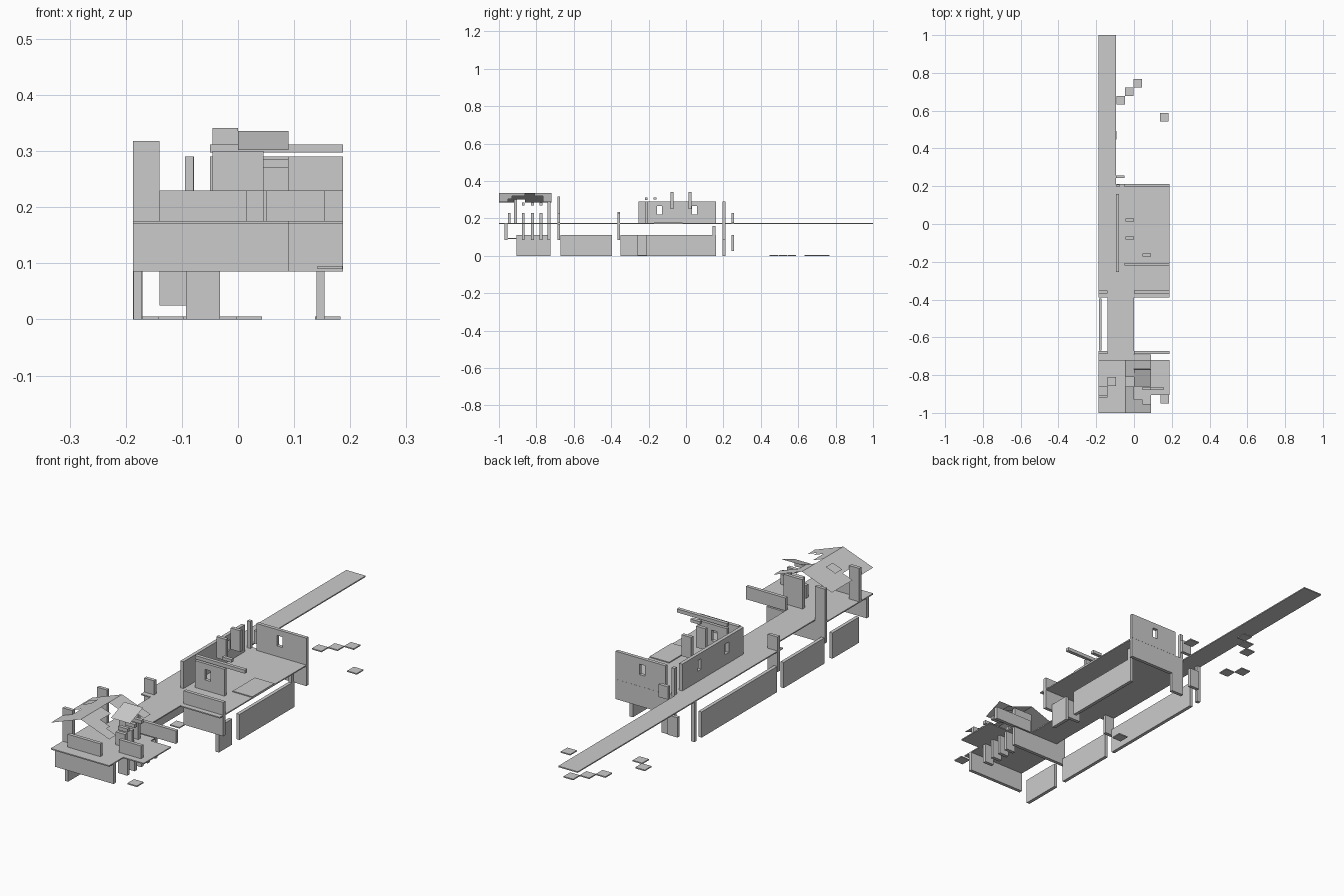
import bpy, bmesh

T = 0.015   # wall thickness


def add_mesh(name, bm):
    me = bpy.data.meshes.new(name)
    bm.to_mesh(me)
    bm.free()
    ob = bpy.data.objects.new(name, me)
    bpy.context.collection.objects.link(ob)
    return ob


def prism(name, pts, z0, z1):
    """Vertical extrusion of a plan outline."""
    bm = bmesh.new()
    bottom = bm.faces.new([bm.verts.new((x, y, z0)) for x, y in pts])
    top = bmesh.ops.extrude_face_region(bm, geom=[bottom])["geom"]
    bmesh.ops.translate(bm, vec=(0, 0, z1 - z0),
                        verts=[v for v in top if isinstance(v, bmesh.types.BMVert)])
    bmesh.ops.recalc_face_normals(bm, faces=bm.faces)
    return add_mesh(name, bm)


def box(name, x0, x1, y0, y1, z0, z1):
    return prism(name, [(x0, y0), (x1, y0), (x1, y1), (x0, y1)], z0, z1)


def wall(name, axis, at, a, b, z0, z1, windows=()):
    """Thin wall running along an axis, with window openings (0.03 wide)."""
    def piece(n, p, q, lo, hi):
        if axis == 'x':
            box(n, p, q, at - T / 2, at + T / 2, lo, hi)
        else:
            box(n, at - T / 2, at + T / 2, p, q, lo, hi)
    p = a
    for w in windows:
        piece(name, p, w - 0.013, z0, z1)
        piece(name + "_sill", w - 0.013, w + 0.013, z0, 0.22)
        piece(name + "_lintel", w - 0.013, w + 0.013, 0.265, z1)
        p = w + 0.013
    piece(name, p, b, z0, z1)


def tile(name, x, y, z):
    h = 0.0225
    box(name, x - h, x + h, y - h, y + h, z, z + 0.005)


def sheet(name, corners):
    bm = bmesh.new()
    bm.faces.new([bm.verts.new(c) for c in corners])
    return add_mesh(name, bm)


# main floor deck with long walkway, bridge and house floor
prism("floor_deck", [(-0.187, 1), (-0.187, -0.39), (-0.14, -0.39), (-0.14, -0.68),
                     (-0.187, -0.68), (-0.187, -1), (0.09, -1), (0.09, -0.905),
                     (0.187, -0.905), (0.187, -0.72), (0.09, -0.72), (0.09, -0.69),
                     (0, -0.69), (0, -0.39), (0.187, -0.39), (0.187, 0.21),
                     (-0.095, 0.21), (-0.095, 1)], 0.17, 0.175)
box("floor_plate", 0.094, 0.187, -0.17, -0.02, 0.175, 0.179)

# foundation walls
for a, b in ((-0.905, -0.725), (-0.67, -0.395), (-0.35, 0.16)):
    wall("left_foundation", 'y', -0.179, a, b, 0, 0.11)
for a, b in ((-0.35, -0.26), (-0.21, 0.16)):
    wall("right_foundation", 'y', 0.147, a, b, 0, 0.11)

# main hall walls
wall("hall_left_wall", 'y', -0.087, -0.255, 0.16, 0.175, 0.29, (-0.142, 0.045))
wall("hall_back_wall", 'x', 0.203, -0.05, 0.187, 0.175, 0.29, (0.06,))
wall("hall_front_wall", 'x', -0.213, -0.05, 0.09, 0.175, 0.29, (0.01,))
wall("hall_back_skirt", 'x', 0.203, -0.05, 0.187, 0.085, 0.17)
wall("hall_beam", 'x', -0.213, -0.05, 0.187, 0.297, 0.312)
wall("loose_beam", 'x', -0.165, 0.045, 0.09, 0.30, 0.313)
for y in (-0.075, 0.022):
    wall("hall_pier", 'x', y, -0.045, 0, 0.25, 0.341)

# posts at the back of the hall
box("back_post", -0.093, -0.078, 0.195, 0.21, 0.175, 0.29)
wall("back_leg", 'x', 0.203, -0.093, -0.032, 0, 0.17)
wall("back_corner_leg", 'x', 0.203, -0.187, -0.17, 0, 0.17)
wall("back_upper_panel", 'x', 0.25, -0.095, -0.05, 0.175, 0.23)
wall("back_lower_panel", 'x', 0.25, -0.14, -0.093, 0.025, 0.11)
wall("corner_fragment", 'y', 0.147, 0.143, 0.158, 0.11, 0.16)

# cross walls between hall and house
for z0, z1 in ((0.085, 0.17), (0.175, 0.23)):
    wall("hall_end_wall", 'x', -0.36, 0, 0.187, z0, z1)
wall("hall_end_post", 'x', -0.36, -0.187, -0.14, 0.085, 0.235)
wall("house_back_post", 'x', -0.68, -0.187, -0.14, 0.085, 0.318)
wall("house_back_skirt", 'x', -0.68, -0.14, 0.09, 0.085, 0.17)
wall("house_back_wall", 'x', -0.68, 0, 0.187, 0.175, 0.23)

# front house walls
wall("house_front_skirt", 'x', -0.963, -0.187, 0.09, 0.085, 0.17)
wall("house_parapet", 'x', -0.945, -0.14, 0.015, 0.175, 0.23)
wall("house_front_post", 'x', -0.912, -0.187, -0.14, 0.175, 0.318)
wall("house_side_panel", 'x', -0.87, 0.05, 0.155, 0.175, 0.23)
for y in (-0.87, -0.82, -0.775, -0.732):
    wall("house_pier", 'x', y, 0.045, 0.09, 0.085, 0.17)
for y in (-0.82, -0.775, -0.732):
    wall("house_upper_pier", 'x', y, 0, 0.045, 0.175, 0.23)
for y in (-0.87, -0.82, -0.775):
    wall("house_wall_fragment", 'x', y, 0.045, 0.09, 0.27, 0.285)
wall("house_tall_pier", 'x', -0.732, -0.045, 0.045, 0.175, 0.30)

# broken gable roof over the house
K = 0.366


def roof(name, x0, x1, y0, y1, lift=0.0):
    def z(x):
        return 0.337 - K * abs(x + 0.045) + lift
    sheet(name, [(x0, y0, z(x0)), (x1, y0, z(x1)), (x1, y1, z(x1)), (x0, y1, z(x0))])


roof("roof_left", -0.14, -0.045, -1, -0.72)
roof("roof_left_eave", -0.187, -0.14, -1, -0.905)
roof("roof_left_eave", -0.187, -0.14, -0.86, -0.72)
roof("roof_loose_tile", -0.14, -0.095, -0.857, -0.81, 0.017)
roof("roof_right", -0.045, 0, -1, -0.86)
roof("roof_right", -0.045, 0, -0.81, -0.72)
roof("roof_right_mid", 0, 0.045, -1, -0.93)
roof("roof_right_mid", 0, 0.045, -0.765, -0.72)
roof("roof_right_eave", 0.045, 0.09, -1, -0.953)
roof("roof_right_eave", 0.045, 0.09, -0.765, -0.72)
sheet("roof_fallen_panel", [(0, -0.86, 0.302), (0.09, -0.86, 0.302),
                            (0.09, -0.77, 0.336), (0, -0.77, 0.336)])

# scattered ground slabs
for x, y in ((-0.07, 0.655), (-0.025, 0.70), (0.02, 0.745), (0.16, 0.565),
             (-0.115, 0.47), (-0.16, 0.517), (-0.12, -0.235)):
    tile("ground_slab", x, y, 0)
tile("step_slab", 0.164, -0.928, 0.09)
